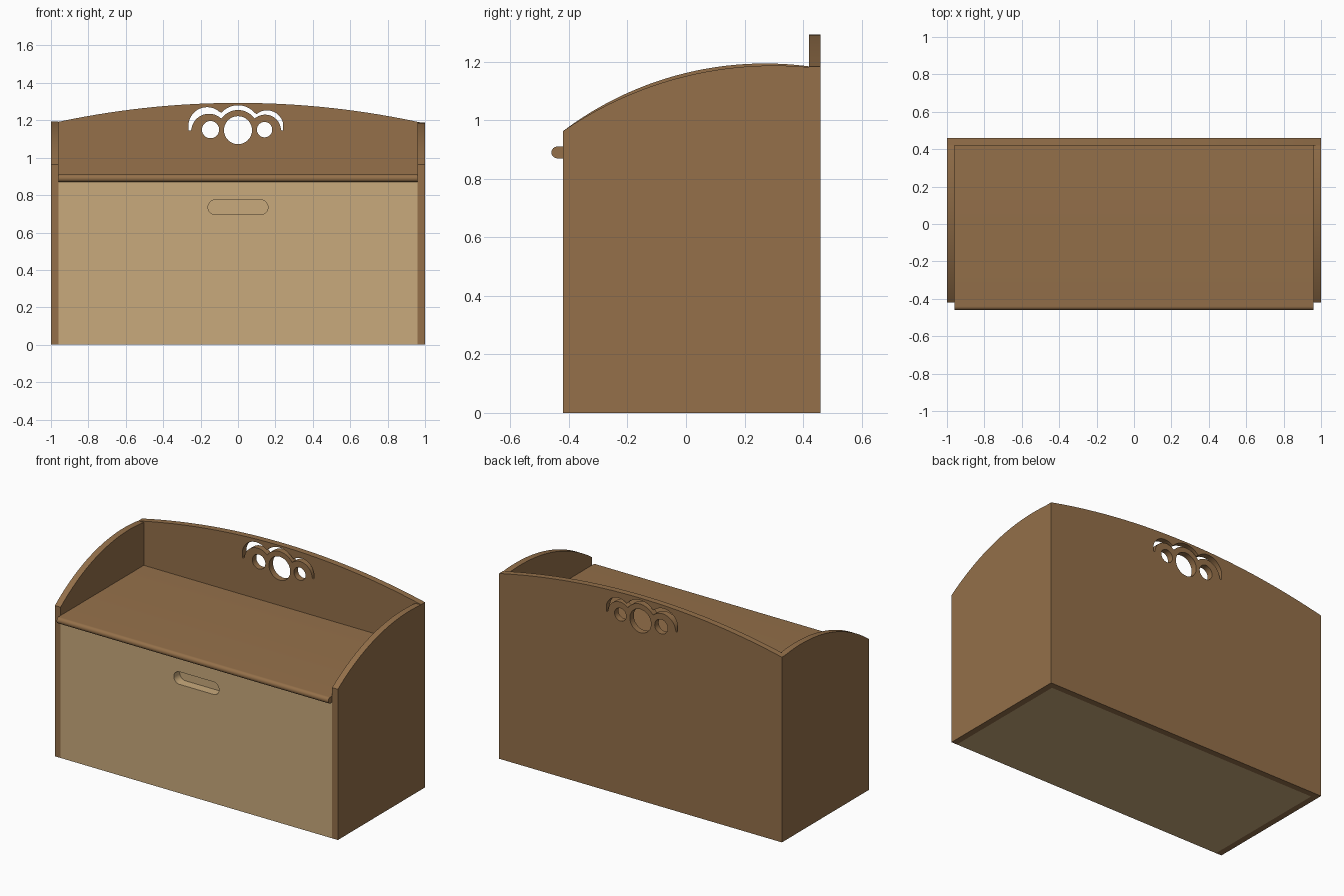
import bpy, bmesh, math

if "Cube" in bpy.data.objects:
    bpy.data.objects.remove(bpy.data.objects["Cube"])


def material(name, rgb):
    m = bpy.data.materials.new(name)
    m.diffuse_color = (*rgb, 1)
    m.use_nodes = True
    m.node_tree.nodes["Principled BSDF"].inputs["Base Color"].default_value = m.diffuse_color
    return m


BROWN = material("brown wood", (0.297, 0.162, 0.068))
TAN = material("tan wood", (0.584, 0.402, 0.202))

FRONT = (math.pi / 2, 0, 0)           # outline (x, z), thickness along y
SIDE = (math.pi / 2, 0, math.pi / 2)  # outline (y, z), thickness along x


def circle(cx, cz, r, n=48):
    return [(cx + r * math.cos(2 * math.pi * i / n),
             cz + r * math.sin(2 * math.pi * i / n)) for i in range(n)]


def panel(name, loops, thickness, location, rotation, mat):
    """Flat board: first loop is the outline, the others are holes."""
    cu = bpy.data.curves.new(name, 'CURVE')
    cu.dimensions = '2D'
    cu.fill_mode = 'BOTH'
    cu.extrude = thickness / 2
    for pts in loops:
        sp = cu.splines.new('POLY')
        sp.points.add(len(pts) - 1)
        for p, (a, b) in zip(sp.points, pts):
            p.co = (a, b, 0, 1)
        sp.use_cyclic_u = True
    ob = bpy.data.objects.new(name, cu)
    bpy.context.collection.objects.link(ob)
    ob.location, ob.rotation_euler = location, rotation
    bpy.ops.object.select_all(action='DESELECT')
    ob.select_set(True)
    bpy.context.view_layer.objects.active = ob
    bpy.ops.object.convert(target='MESH')
    ob = bpy.context.object
    bm = bmesh.new()
    bm.from_mesh(ob.data)
    bmesh.ops.remove_doubles(bm, verts=bm.verts, dist=1e-5)
    bmesh.ops.recalc_face_normals(bm, faces=bm.faces)
    bm.to_mesh(ob.data)
    bm.free()
    ob.data.materials.clear()
    ob.data.materials.append(mat)
    bpy.ops.object.shade_smooth_by_angle(angle=math.radians(30))
    return ob


def arc_z(t, peak_t, peak_z, end_t, end_z):
    """Height of a circular arc with its top at peak_t, passing through the end."""
    d, s = end_t - peak_t, peak_z - end_z
    r = (d * d + s * s) / (2 * s)
    return peak_z - r + math.sqrt(r * r - (t - peak_t) ** 2)


def envelope(x, circles, floor):
    return max([floor] + [cz + math.sqrt(r * r - (x - cx) ** 2)
                          for cx, cz, r in circles if abs(x - cx) < r])


# back panel: arched top, three round holes under a scalloped crescent
N = 48
back = [(-1, 0), (1, 0)]
back += [(1 - 2 * i / N, arc_z(1 - 2 * i / N, 0, 1.293, 1, 1.183)) for i in range(N + 1)]
outer = [(-0.165, 1.17, 0.10), (0, 1.16, 0.12), (0.155, 1.165, 0.088)]
inner = [(-0.155, 1.14, 0.095), (0, 1.147, 0.108), (0.145, 1.145, 0.085)]
xs = [-0.011 - 0.2525 * math.cos(math.pi * i / 70) for i in range(71)]
crescent = [(x, envelope(x, outer, 1.145)) for x in xs]
crescent += [(x, envelope(x, inner, 1.145)) for x in reversed(xs)]
holes = [circle(0, 1.147, 0.075), circle(-0.147, 1.15, 0.046), circle(0.142, 1.15, 0.041)]
panel("back_panel", [back, crescent] + holes, 0.04, (0, 0.44, 0), FRONT, BROWN)

# side panels with curved armrest tops
for name, x, peak_y, peak_z in (("left_side", -0.98, 0.27, 1.194),
                                ("right_side", 0.98, 0.30, 1.187)):
    pts = [(-0.42, 0), (0.42, 0)]
    for i in range(N + 1):
        y = 0.42 - 0.84 * i / N
        pts.append((y, arc_z(y, peak_y, peak_z, -0.42, 0.963)))
    panel(name, [pts], 0.04, (x, 0, 0), SIDE, BROWN)

# seat lid with a half-round front edge
lid = [(0.42, 0.87), (0.42, 0.91)]
for i in range(17):
    a = math.pi / 2 + math.pi * i / 16
    lid.append((-0.44 + 0.02 * math.cos(a), 0.89 + 0.02 * math.sin(a)))
panel("seat_lid", [lid], 1.92, (0, 0, 0), SIDE, BROWN)

# front panel with a rounded handle slot
slot = []
for side in (1, -1):
    for i in range(17):
        a = math.pi * i / 16 - side * math.pi / 2
        slot.append((side * 0.12 + 0.04 * math.cos(a), 0.735 + 0.04 * math.sin(a)))
front = [(-0.96, 0), (0.96, 0), (0.96, 0.87), (-0.96, 0.87)]
panel("front_panel", [front, slot], 0.06, (0, -0.39, 0), FRONT, TAN)

# chest body behind the front panel, closing the slot and the underside
panel("chest_body", [front], 0.78, (0, 0.03, 0), FRONT, TAN)
